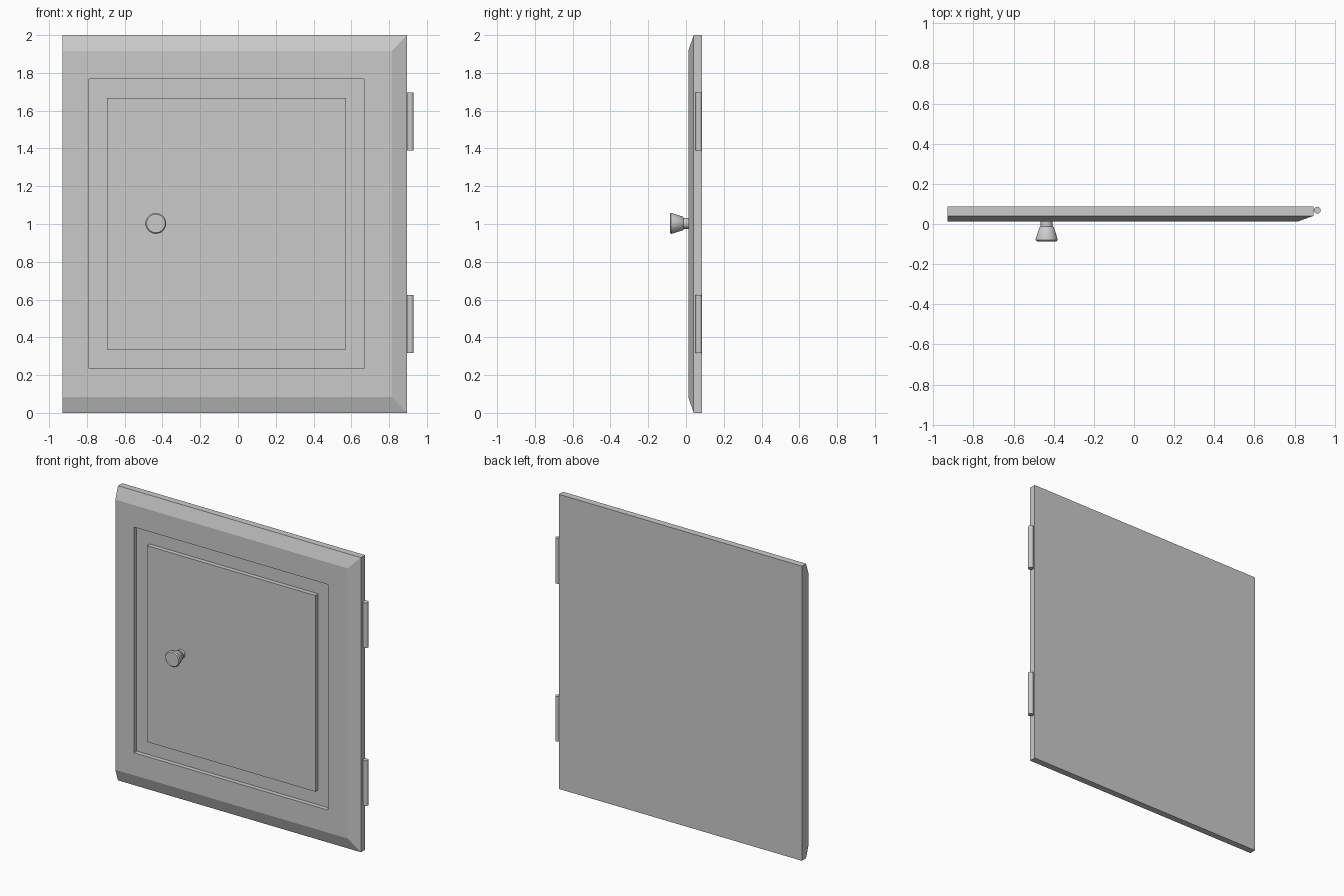
import bpy, bmesh, math
from mathutils import Matrix

cube = bpy.data.objects.get("Cube")
if cube:
    bpy.data.objects.remove(cube, do_unlink=True)

GREY = (0.6, 0.6, 0.6, 1)
grey = bpy.data.materials.new("plain grey")
grey.use_nodes = True
grey.diffuse_color = GREY
grey.node_tree.nodes["Principled BSDF"].inputs["Base Color"].default_value = GREY

FRONT, SHOULDER, BACK = 0.012, 0.041, 0.086
GROOVE = 0.03


def finish(name, bm):
    bmesh.ops.recalc_face_normals(bm, faces=bm.faces)
    mesh = bpy.data.meshes.new(name)
    bm.to_mesh(mesh)
    bm.free()
    mesh.materials.append(grey)
    obj = bpy.data.objects.new(name, mesh)
    bpy.context.collection.objects.link(obj)
    return obj


def smooth(obj):
    bpy.ops.object.select_all(action="DESELECT")
    obj.select_set(True)
    bpy.context.view_layer.objects.active = obj
    bpy.ops.object.shade_smooth_by_angle(angle=math.radians(40))


def ring(bm, x0, x1, z0, z1, y):
    return [bm.verts.new((x, y, z)) for x, z in ((x0, z0), (x1, z0), (x1, z1), (x0, z1))]


# Door slab: nested rectangles from the back, over the chamfer, into the groove and onto the panel
bm = bmesh.new()
rings = [ring(bm, *r) for r in (
    (-0.93, 0.895, 0, 2, BACK),
    (-0.93, 0.895, 0, 2, SHOULDER),
    (-0.93, 0.815, 0.083, 1.917, FRONT),
    (-0.79, 0.667, 0.236, 1.768, FRONT),
    (-0.79, 0.667, 0.236, 1.768, FRONT + GROOVE),
    (-0.693, 0.572, 0.336, 1.668, FRONT + GROOVE),
    (-0.693, 0.572, 0.336, 1.668, FRONT),
)]
for a, b in zip(rings, rings[1:]):
    for i in range(4):
        j = (i + 1) % 4
        bm.faces.new((a[i], a[j], b[j], b[i]))
bm.faces.new(rings[0])
bm.faces.new(rings[-1])
finish("door", bm)

# Knob: a turned profile of (radius, y) spun around its axis
bm = bmesh.new()
profile = [(0, FRONT), (0.03, FRONT), (0.03, -0.012), (0.036, -0.016),
           (0.055, -0.076), (0.055, -0.08), (0.049, -0.086), (0, -0.086)]
verts = [bm.verts.new((r, y, 0)) for r, y in profile]
edges = [bm.edges.new(pair) for pair in zip(verts, verts[1:])]
bmesh.ops.spin(bm, geom=verts + edges, cent=(0, 0, 0), axis=(0, 1, 0),
               angle=math.tau, steps=32)
bmesh.ops.remove_doubles(bm, verts=bm.verts, dist=0.0001)
bmesh.ops.translate(bm, verts=bm.verts, vec=(-0.435, 0, 1.003))
smooth(finish("knob", bm))

# Hinge barrels on the left edge
for name, z in (("lower_hinge", 0.47), ("upper_hinge", 1.542)):
    bm = bmesh.new()
    bmesh.ops.create_cone(bm, cap_ends=True, segments=16, radius1=0.0175, radius2=0.0175,
                          depth=0.306, matrix=Matrix.Translation((0.9125, 0.0685, z)))
    smooth(finish(name, bm))
